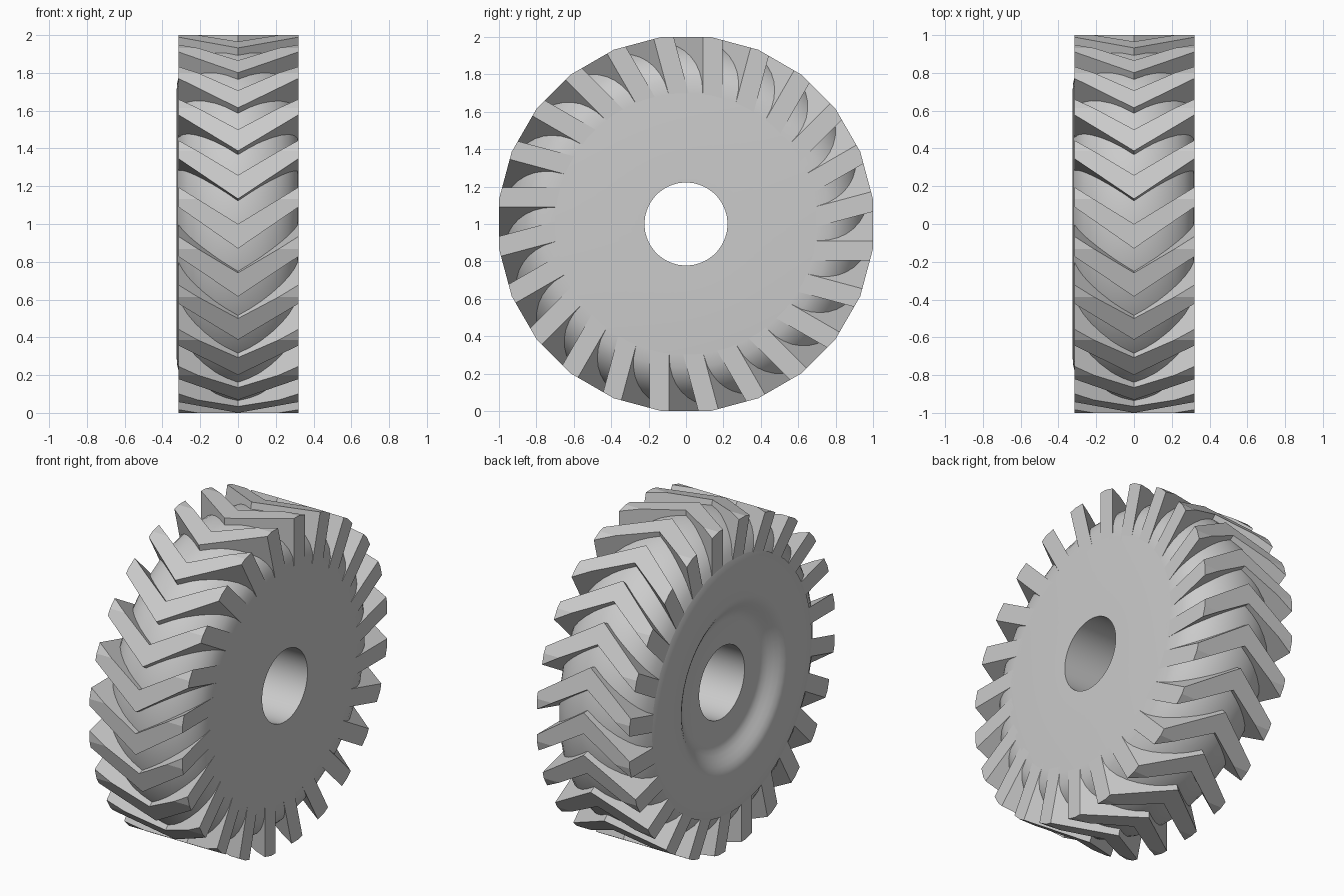
import bpy, bmesh, math
from mathutils import Matrix, Vector

cube = bpy.data.objects.get("Cube")
if cube:
    bpy.data.objects.remove(cube)

SIDES = 24
STEP = 2 * math.pi / SIDES
AXLE = Vector((0, 0, 1))

rubber = bpy.data.materials.new("light grey")
rubber.use_nodes = True
GREY = (0.6, 0.6, 0.6, 1)
rubber.diffuse_color = GREY
rubber.node_tree.nodes["Principled BSDF"].inputs["Base Color"].default_value = GREY


def make_object(name, bm):
    bmesh.ops.recalc_face_normals(bm, faces=bm.faces)
    mesh = bpy.data.meshes.new(name)
    bm.to_mesh(mesh)
    bm.free()
    mesh.materials.append(rubber)
    obj = bpy.data.objects.new(name, mesh)
    bpy.context.collection.objects.link(obj)
    obj.location = AXLE
    return obj


def lathe(name, profile, sides):
    """Revolve a closed (x, radius) outline around the x axis."""
    bm = bmesh.new()
    rings = []
    for i in range(sides):
        a = 2 * math.pi * (i + 0.5) / sides
        rings.append([bm.verts.new((x, r * math.sin(a), r * math.cos(a))) for x, r in profile])
    n = len(profile)
    for i, ring in enumerate(rings):
        nxt = rings[(i + 1) % sides]
        for j in range(n):
            k = (j + 1) % n
            bm.faces.new((ring[j], ring[k], nxt[k], nxt[j]))
    return make_object(name, bm)


# Wheel body: bored hub, flat outer face, rounded crown, dished inner face
bore, hub = 0.222, 0.37
profile = [(-0.245, bore), (0.32, bore), (0.32, 0.7)]
for i in range(1, 16):
    a = math.pi * i / 16
    profile.append((0.32 * math.cos(a), 0.72 + 0.25 * math.sin(a)))
profile += [(-0.314, 0.78), (-0.322, 0.75), (-0.325, 0.71), (-0.325, 0.53)]
for i in range(1, 6):
    t = i / 6
    profile.append((-0.325 + 0.08 * t * t * (3 - 2 * t), 0.53 - (0.53 - hub) * t))
profile.append((-0.245, hub))
body = lathe("wheel_body", profile, 48)

# Chevron lugs: one V-shaped bar repeated around the axle
bm = bmesh.new()
outline = [(-0.315, 0.09), (0, -0.13), (0.32, 0.09), (0.32, 0.195), (0, 0), (-0.315, 0.195)]
for i in range(SIDES):
    turn = Matrix.Rotation(i * STEP, 4, 'X')
    low, high = [[bm.verts.new(turn @ Vector((x, -r, s))) for x, s in outline] for r in (0.66, 1.1)]
    for ring in (low, high):
        bm.faces.new((ring[0], ring[1], ring[4], ring[5]))
        bm.faces.new((ring[1], ring[2], ring[3], ring[4]))
    for j in range(6):
        k = (j + 1) % 6
        bm.faces.new((low[j], low[k], high[k], high[j]))
lugs = make_object("tread_lugs", bm)

# Trim the lugs to the many-sided outer envelope
rim = 1 / math.cos(STEP / 2)
envelope = lathe("lug_trimmer", [(-0.5, 0.5), (0.5, 0.5), (0.5, rim), (-0.5, rim)], SIDES)
trim = lugs.modifiers.new("trim", 'BOOLEAN')
trim.operation = 'INTERSECT'
trim.solver = 'EXACT'
trim.object = envelope
bpy.context.view_layer.objects.active = lugs
lugs.select_set(True)
bpy.context.view_layer.update()
bpy.ops.object.modifier_apply(modifier=trim.name)
bpy.data.objects.remove(envelope)

# Smooth the body while keeping its rims crisp
bpy.ops.object.select_all(action='DESELECT')
body.select_set(True)
bpy.context.view_layer.objects.active = body
bpy.ops.object.shade_smooth_by_angle(angle=math.radians(40))
